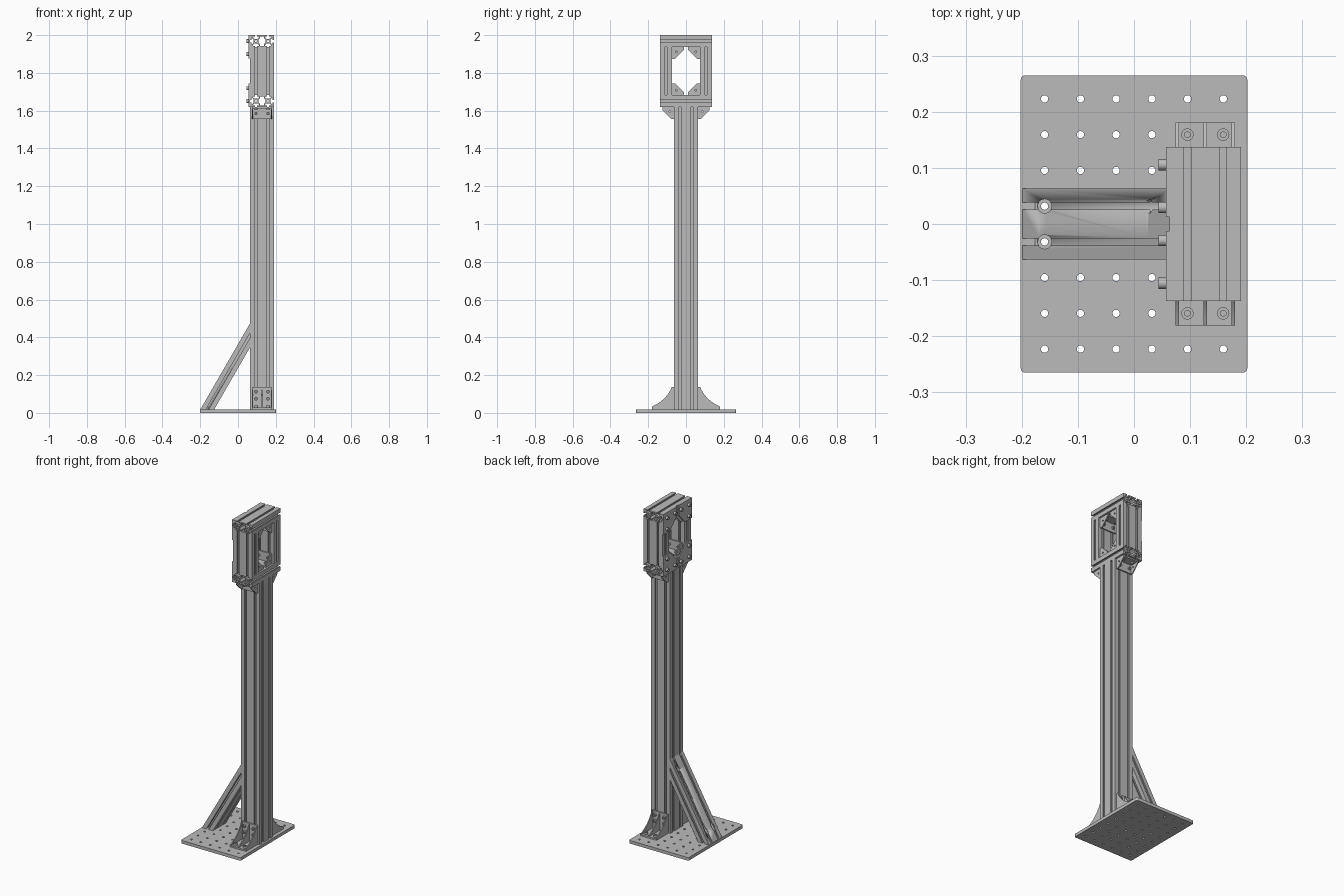
import bpy, bmesh
from math import sin, cos, pi, radians, sqrt
from mathutils import Vector, Matrix

if "Cube" in bpy.data.objects:
    bpy.data.objects.remove(bpy.data.objects["Cube"])

grey = bpy.data.materials.new("brushed_grey")
grey.use_nodes = True
grey.diffuse_color = (0.5, 0.5, 0.5, 1)
grey.node_tree.nodes["Principled BSDF"].inputs["Base Color"].default_value = (0.5, 0.5, 0.5, 1)

M = 0.0637            # one extrusion module
PLATE = 0.019         # plate thickness
CX = 0.127            # column centre
FACE = CX - M         # back face of the column
HALF = 0.1375         # half width of the head frame
LOW, HIGH = 1.619, 2.0
X, Y, Z = Vector((1, 0, 0)), Vector((0, 1, 0)), Vector((0, 0, 1))
parts = []


def circle(r, n=20, cx=0, cy=0):
    return [(cx + r * cos(2 * pi * i / n), cy + r * sin(2 * pi * i / n)) for i in range(n)]


def prism(name, loops, a, b, xdir):
    """Extrude outline loops (first is outer, rest are holes) from a to b."""
    a, b = Vector(a), Vector(b)
    curve = bpy.data.curves.new(name, "CURVE")
    curve.dimensions, curve.fill_mode = "2D", "BOTH"
    curve.extrude = (b - a).length * 50
    for loop in loops:
        spline = curve.splines.new("POLY")
        spline.points.add(len(loop) - 1)
        for p, (u, v) in zip(spline.points, loop):
            p.co = (u * 100, v * 100, 0, 1)
        spline.use_cyclic_u = True
    temp = bpy.data.objects.new(name, curve)
    bpy.context.collection.objects.link(temp)
    deps = bpy.context.evaluated_depsgraph_get()
    mesh = bpy.data.meshes.new_from_object(temp.evaluated_get(deps))
    bpy.data.objects.remove(temp)
    zdir = (b - a).normalized()
    ydir = zdir.cross(xdir)
    rot = Matrix((xdir, ydir, zdir)).transposed().to_4x4()
    bm = bmesh.new()
    bm.from_mesh(mesh)
    bmesh.ops.remove_doubles(bm, verts=bm.verts, dist=0.001)
    bm.transform(Matrix.Translation((a + b) / 2) @ rot @ Matrix.Scale(0.01, 4))
    bmesh.ops.recalc_face_normals(bm, faces=bm.faces)
    bm.to_mesh(mesh)
    bm.free()
    mesh.materials.clear()
    mesh.materials.append(grey)
    obj = bpy.data.objects.new(name, mesh)
    bpy.context.collection.objects.link(obj)
    parts.append(obj)
    return obj


def extrusion(nx, ny):
    """Slotted aluminium section of nx by ny modules."""
    s = M / 40
    slot = [(-4, 0), (-4, 4.5), (-10, 4.5), (-10, 7), (-5, 12.2)]
    slot += [(-u, v) for u, v in reversed(slot)]
    outer, holes = [], []
    for k in range(4):
        n, h = (nx, ny) if k % 2 == 0 else (ny, nx)
        side = [(-n * 20, -h * 20)]
        for i in range(n):
            c = (i - (n - 1) / 2) * 40
            side += [(c + u, v - h * 20) for u, v in slot]
        turn = Matrix.Rotation(k * pi / 2, 2)
        outer += [tuple(turn @ Vector(p) * s) for p in side]
    for i in range(nx):
        for j in range(ny):
            holes.append(circle(3.4 * s, 12, (i - (nx - 1) / 2) * M, (j - (ny - 1) / 2) * M))
    if (nx, ny) == (2, 1):
        q = [(12, 4), (6, 10.5), (6, 15.5)]
        q += [(-u, v) for u, v in reversed(q)]
        q += [(-u, -v) for u, v in q]
        holes.append([(u * s, v * s) for u, v in q])
    return [outer] + holes


def bolt(name, pos, direction, r=0.01, length=0.013):
    pos, d = Vector(pos), Vector(direction)
    side = Y if abs(d.y) < 0.5 else X
    prism(name, [circle(r), circle(r * 0.5, 6)], pos, pos + d * length, side)


def bracket(name, web, size, t, y, z, dy, dz, webs, hole=None):
    """Angle bracket in the corner (y, z), opening towards (dy, dz)."""
    def place(loop):
        return [(y + u * dy, z + v * dz) for u, v in loop]
    angle = [(0, 0), (size, 0), (size, t), (t, t), (t, size), (0, size)]
    prism(name, [place(angle)], X * (CX - 0.053), X * (CX + 0.053), Y)
    loops = [place(web)] + ([place(hole)] if hole else [])
    for wx in webs:
        prism(name + "_web", loops, X * (CX + wx - 0.003), X * (CX + wx + 0.003), Y)


# Base plate with a grid of holes
corners = []
for k, (sx, sy) in enumerate([(1, 1), (-1, 1), (-1, -1), (1, -1)]):
    for i in range(5):
        t = (k + i / 4) * pi / 2
        corners.append((sx * 0.194 + 0.008 * cos(t), sy * 0.257 + 0.008 * sin(t)))
grid = [circle(0.0065, 16, (i - 2.5) * M, (j - 3.5) * M) for i in range(6) for j in range(8)]
prism("base_plate", [corners] + grid, (0, 0, 0), (0, 0, PLATE), X)

# Column and head frame
prism("column", extrusion(2, 2), (CX, 0, PLATE), (CX, 0, LOW), X)
for name, z in (("lower_beam", LOW + M / 2), ("upper_beam", HIGH - M / 2)):
    prism(name, extrusion(2, 1), (CX, HALF, z), (CX, -HALF, z), X)
for name, s in (("left_post", 1), ("right_post", -1)):
    y = s * (HALF - M / 2)
    prism(name, extrusion(2, 1), (CX, y, LOW + M), (CX, y, HIGH - M), X)

# Diagonal brace, ends slid along its axis onto the plate and the column
axis = Vector((0.5, 0, sqrt(3) / 2))
start = Vector((-0.199, 0, PLATE)) + Vector((axis.z, 0, -axis.x)) * M / 2
brace = prism("brace", extrusion(2, 1), start, start + axis * 0.5, Y)
for v in brace.data.vertices:
    if (v.co - start).dot(axis) < 0.25:
        v.co += axis * ((PLATE - v.co.z) / axis.z)
    else:
        v.co += axis * ((FACE - v.co.x) / axis.x)

# Bolt bores through the brace
for s in (1, -1):
    y = s * M / 2
    bores = [prism("bore_cutter", [circle(0.0125)], (-2.5 * M, y, 0.01), (-2.5 * M, y, 0.3), X),
             prism("bore_cutter", [circle(0.0125)], (-0.15, y, 0.41), (0.05, y, 0.41), Y)]
    for cutter in bores:
        mod = brace.modifiers.new("bore", "BOOLEAN")
        mod.operation, mod.solver, mod.object = "DIFFERENCE", "EXACT", cutter
        cutter.hide_render = True
        cutter.hide_set(True)
        parts.remove(cutter)

# Large curved foot brackets
F = 0.117
foot_web = [(0, 0), (F, 0)]
for i in range(11):
    t = i / 10
    arc = Vector((F - 0.105 * sin(t * pi / 2), F - 0.102 * cos(t * pi / 2)))
    line = Vector((F - 0.105 * t, 0.015 + 0.102 * t))
    foot_web.append(tuple(arc.lerp(line, 0.5)))
foot_web.append((0, F))

# Small corner brackets
S = 0.062
small_web = [(0, 0), (S, 0), (S, 0.016), (0.016, S), (0, S)]
small_hole = circle(0.005, 12, 0.023, 0.025)

for s in (1, -1):
    bracket("foot_bracket", foot_web, F, 0.009, s * M, PLATE, s, 1, (-0.05, 0, 0.05))
    inner = HALF - M
    spots = [(s * M, LOW, s, -1), (s * inner, LOW + M, -s, 1), (s * inner, HIGH - M, -s, -1)]
    for y, z, dy, dz in spots:
        bracket("corner_bracket", small_web, S, 0.008, y, z, dy, dz, (-0.05, 0.05), small_hole)
    for x in (CX - M / 2, CX + M / 2):
        bolt("foot_bolt", (x, s * 2.5 * M, PLATE + 0.009), Z, 0.011, 0.012)
        for z in (0.075, 0.112):
            bolt("foot_bolt", (x, s * (M + 0.009), z), Y * s, 0.01, 0.01)
        for y, z, dy, dz in spots:
            bolt("corner_bolt", (x, y + dy * 0.008, z + dz * 0.034), Y * dy, 0.009, 0.008)
            bolt("corner_bolt", (x, y + dy * 0.034, z + dz * 0.008), Z * dz, 0.009, 0.008)

    # Flat gusset plates with bolts on the back of the head frame
    for z, dz in ((LOW, 1), (HIGH, -1)):
        g = 0.125
        shape = [(0, 0), (g, 0), (g, M), (M, g), (0, g)]
        loop = [(s * (HALF - u), z + dz * v) for u, v in shape]
        prism("gusset_plate", [loop], X * (FACE - 0.0065), X * FACE, Y)
        for u, v in ((M / 2, M / 2), (0.108, M / 2), (M / 2, 0.1)):
            bolt("gusset_bolt", (FACE - 0.0065, s * (HALF - u), z + dz * v), -X)

# Smooth round parts, keep edges sharp
bpy.ops.object.select_all(action="DESELECT")
for obj in parts:
    obj.select_set(True)
bpy.context.view_layer.objects.active = brace
bpy.ops.object.shade_smooth_by_angle(angle=radians(30))
